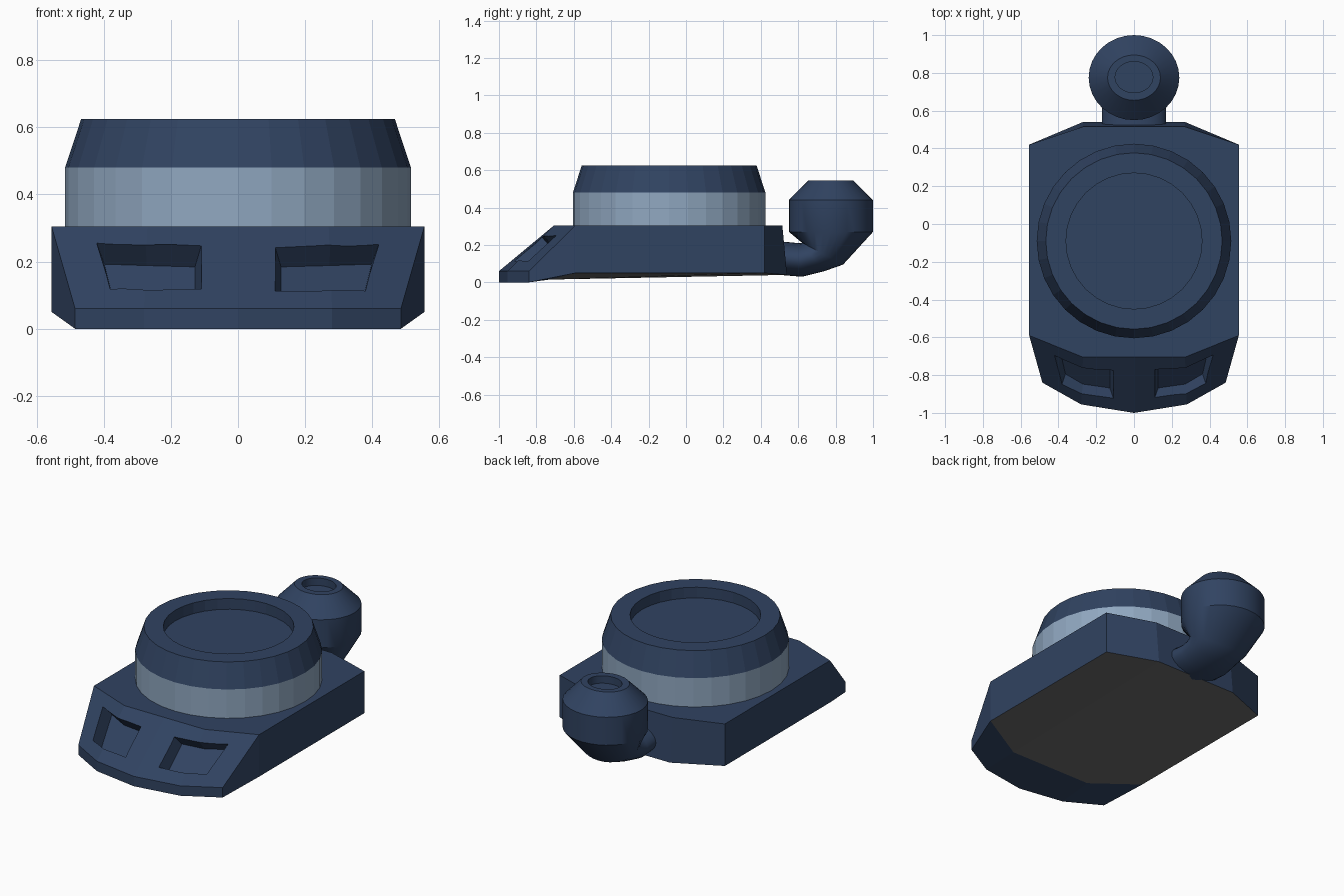
import bpy, bmesh, math
from mathutils import Vector

if "Cube" in bpy.data.objects:
    bpy.data.objects.remove(bpy.data.objects["Cube"])


def material(name, rgb):
    m = bpy.data.materials.new(name)
    m.diffuse_color = (*rgb, 1)
    m.use_nodes = True
    m.node_tree.nodes["Principled BSDF"].inputs["Base Color"].default_value = m.diffuse_color
    return m


navy = material("navy_blue", (0.030, 0.056, 0.120))
pale = material("pale_steel_blue", (0.28, 0.39, 0.53))
grey = material("dark_grey", (0.15, 0.15, 0.15))


def build(name, verts, faces, mats, rule=None):
    me = bpy.data.meshes.new(name)
    me.from_pydata(verts, [], faces)
    for m in mats:
        me.materials.append(m)
    bm = bmesh.new()
    bm.from_mesh(me)
    bmesh.ops.remove_doubles(bm, verts=bm.verts, dist=1e-5)
    bmesh.ops.recalc_face_normals(bm, faces=bm.faces)
    if rule:
        for f in bm.faces:
            f.material_index = rule(f)
    bm.to_mesh(me)
    bm.free()
    ob = bpy.data.objects.new(name, me)
    bpy.context.collection.objects.link(ob)
    return ob


def loft(name, rings, mats, rule=None):
    """Skin a list of equal rings and cap both ends."""
    n = len(rings[0])
    verts = [p for r in rings for p in r]
    faces = [(k * n + i, k * n + (i + 1) % n, (k + 1) * n + (i + 1) % n, (k + 1) * n + i)
             for k in range(len(rings) - 1) for i in range(n)]
    faces += [tuple(range(n)), tuple(range(len(verts) - n, len(verts)))]
    return build(name, verts, faces, mats, rule)


# Hull: right-half corner points and faces, mirrored across x
P = {
    "tA": (0, -.705, .305), "tB": (.27, -.705, .305), "tC": (.555, -.59, .305),
    "tD": (.555, .42, .305), "tE": (.27, .515, .305), "tF": (0, .515, .305),
    "lA": (0, -1, .06), "lB": (.28, -.955, .06), "lC": (.485, -.84, .06),
    "bA": (0, -1, 0), "bB": (.28, -.955, 0), "bC": (.485, -.84, 0),
    "S": (.555, -.59, .05), "bD": (.555, .42, .05), "bE": (.27, .54, .04), "bF": (0, .54, .04),
    "pB": (.27, -.73, .015), "pA": (0, -.73, .015),
}
half_faces = ["tA tB tC tD tE tF", "tA lA lB tB", "tB lB lC tC", "lA bA bB lB", "lB bB bC lC",
              "tC lC bC S", "tC S bD tD", "tD bD bE tE", "tE bE bF tF",
              "bA pA pB bB", "bB pB S bC", "pB bE bD S", "pA bF bE pB"]
keys = list(P)
verts = [P[k] for k in keys] + [(-P[k][0], P[k][1], P[k][2]) for k in keys]
faces = []
for f in half_faces:
    ids = [keys.index(k) for k in f.split()]
    faces += [ids, [i + len(keys) for i in reversed(ids)]]
hull = build("hull", verts, faces, [navy, grey],
             lambda f: 1 if f.normal.z < -.5 and f.calc_center_median().y > -.4 else 0)


# Window recesses cut into the sloped nose
def nose_y(x, z):
    t = (z - .06) / .245
    low = -1 + .16 * x if x < .28 else -.955 + (x - .28) * .56
    top = -.705 if x < .27 else -.705 + (x - .27) * .40
    return low + (top - low) * t


outline = [(.11, .115), (.275, .115), (.38, .115), (.42, .253), (.275, .249), (.11, .245)]
for side in (1, -1):
    rings = []
    for d in (-.04, .08):
        ring = []
        for x, z in outline:
            p = Vector((x, nose_y(x, z), z)) + d * Vector((0, .65, -.76))
            p.x += (.25 - x) * .13 * d / .08
            p.x *= side
            ring.append(p)
        rings.append(ring)
    cutter = loft("window_cutter", rings, [navy])
    cutter.hide_render = True
    mod = hull.modifiers.new("window", 'BOOLEAN')
    mod.operation = 'DIFFERENCE'
    mod.solver = 'EXACT'
    mod.object = cutter
    bpy.context.view_layer.objects.active = hull
    bpy.ops.object.modifier_apply(modifier=mod.name)
    bpy.data.objects.remove(cutter)

# Round turret with pale band, tapered cap and recessed lid
N = 32


def circle(r, z):
    return [(r * math.sin(i * math.tau / N), -.09 + r * math.cos(i * math.tau / N), z) for i in range(N)]


loft("turret", [circle(r, z) for r, z in
                [(.515, .30), (.515, .48), (.467, .625), (.36, .625), (.36, .56)]],
     [navy, pale], lambda f: 1 if f.calc_center_median().z < .47 else 0)

# Rear elbow pipe and pot: each section is (outer y, z, inner y, z, half width)
sections = [(.44, .045, .44, .225, .17), (.62, .03, .60, .21, .17), (.74, .06, .615, .21, .17),
            (.84, .095, .62, .212, .18), (1, .27, .55, .27, .24), (1, .44, .55, .44, .24),
            (.895, .545, .655, .545, .14), (.86, .545, .695, .545, .10), (.86, .50, .695, .50, .10)]
rings = []
for y0, z0, y1, z1, w in sections:
    a, b = Vector((0, y0, z0)), Vector((0, y1, z1))
    mid, arm = (a + b) / 2, (a - b) / 2
    rings.append([mid + arm * math.cos(t) + Vector((w * math.sin(t), 0, 0))
                  for t in (i * math.tau / N for i in range(N))])
pot = loft("elbow_pipe_and_pot", rings, [navy])
bpy.ops.object.select_all(action='DESELECT')
pot.select_set(True)
bpy.context.view_layer.objects.active = pot
bpy.ops.object.shade_smooth_by_angle(angle=math.radians(30))
